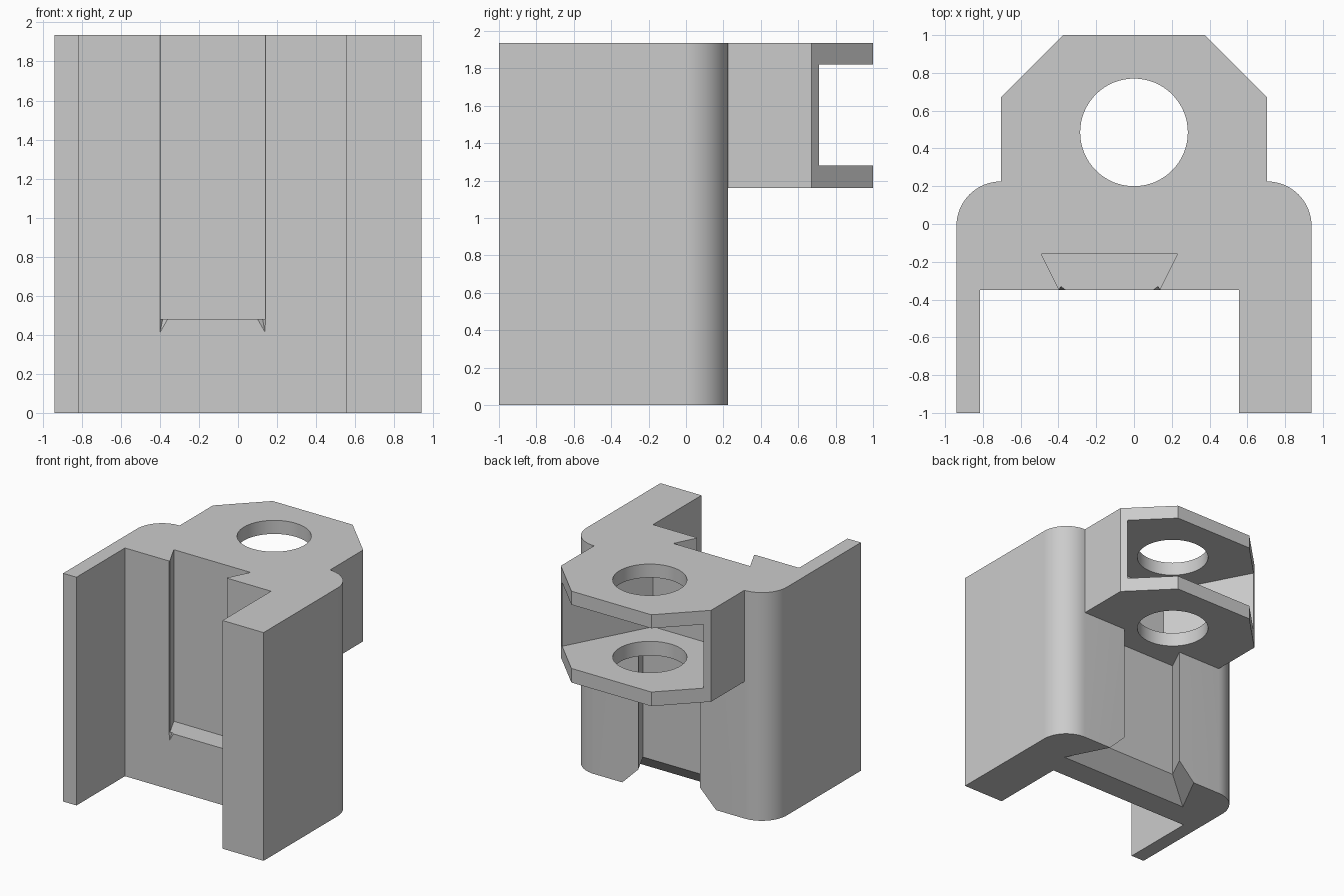
import bpy, bmesh, math

if "Cube" in bpy.data.objects:
    bpy.data.objects.remove(bpy.data.objects["Cube"])

HEIGHT = 1.935
BACK = 0.225       # rear plane of the main body
ARM_Z = 1.16       # underside of the hinge arm

grey = bpy.data.materials.new("plain_grey")
grey.use_nodes = True
grey.diffuse_color = (0.6, 0.6, 0.6, 1)
grey.node_tree.nodes["Principled BSDF"].inputs["Base Color"].default_value = (0.6, 0.6, 0.6, 1)


def loft(name, rings):
    """Closed solid through horizontal rings given as (z, outline)."""
    bm = bmesh.new()
    loops = [[bm.verts.new((x, y, z)) for x, y in pts] for z, pts in rings]
    bm.faces.new(loops[0])
    bm.faces.new(loops[-1])
    for low, high in zip(loops, loops[1:]):
        for i in range(len(low)):
            j = (i + 1) % len(low)
            bm.faces.new((low[i], low[j], high[j], high[i]))
    bmesh.ops.recalc_face_normals(bm, faces=bm.faces)
    mesh = bpy.data.meshes.new(name)
    bm.to_mesh(mesh)
    bm.free()
    mesh.materials.append(grey)
    obj = bpy.data.objects.new(name, mesh)
    bpy.context.collection.objects.link(obj)
    return obj


def prism(name, pts, z0, z1):
    return loft(name, [(z0, pts), (z1, pts)])


def mirrored(half):
    """Symmetric outline from its +x half."""
    return half + [(-x, y) for x, y in reversed(half)]


def arc(cx, cy, r, start, end, steps):
    angles = [math.radians(start + (end - start) * i / steps) for i in range(steps + 1)]
    return [(cx + r * math.cos(a), cy + r * math.sin(a)) for a in angles]


def cut(target, cutter):
    mod = target.modifiers.new("cut", 'BOOLEAN')
    mod.operation = 'DIFFERENCE'
    mod.solver = 'EXACT'
    mod.object = cutter
    bpy.context.view_layer.objects.active = target
    bpy.ops.object.modifier_apply(modifier=mod.name)
    bpy.data.objects.remove(cutter)


# Full outline: rounded shoulders, chamfered hinge arm, uneven side walls
shoulder = arc(0.705, BACK - 0.235, 0.235, 0, 90, 16)
outline = mirrored([(0.94, -1)] + shoulder + [(0.705, 0.67), (0.375, 1)])
outline += [(-0.815, -1), (-0.815, -0.35), (0.555, -0.35), (0.555, -1)]
bracket = prism("hinge_bracket", outline, 0, HEIGHT)

# Open space below the hinge arm
cut(bracket, prism("arm_clearance", mirrored([(1.2, BACK), (1.2, 1.2)]), -0.1, ARM_Z))

# Wedge-shaped slot between the two hinge plates
cut(bracket, prism("hinge_slot", mirrored([(0.295, 0.02), (0.87, 1.1)]), 1.28, 1.82))

# Pin hole through both plates
cut(bracket, prism("pin_hole", arc(0, 0.485, 0.285, 0, 354.375, 63), ARM_Z - 0.1, 2.1))


# Rear dovetail recess, flared at its lower end
def dovetail(flare):
    return mirrored([(0.285 + flare, 0.235), (0.39 + flare * 1.55, 0.02 - flare)])


cut(bracket, loft("rear_dovetail", [(-0.01, dovetail(0.16)), (0.15, dovetail(0)), (ARM_Z, dovetail(0))]))

# Front dovetail slot, open at the top
MID = -0.13
front = mirrored([(0.36, -0.16), (0.255, -0.37)])
cut(bracket, prism("front_dovetail", [(x + MID, y) for x, y in front], 0.48, 2.1))

# Small tapered corner reliefs at the slot mouth
for side in (-1, 1):
    relief = [(MID + side * d, y) for d, y in ((0.272, -0.352), (0.255, -0.33), (0.225, -0.352))]
    tip = [(MID + side * 0.27 + (x - MID - side * 0.27) * 0.05, -0.352 + (y + 0.352) * 0.05)
           for x, y in relief]
    cut(bracket, loft("corner_relief", [(0.41, tip), (0.485, relief), (2.1, relief)]))

bpy.ops.object.select_all(action='DESELECT')
bracket.select_set(True)
bpy.context.view_layer.objects.active = bracket
bpy.ops.object.shade_smooth_by_angle(angle=math.radians(20))
